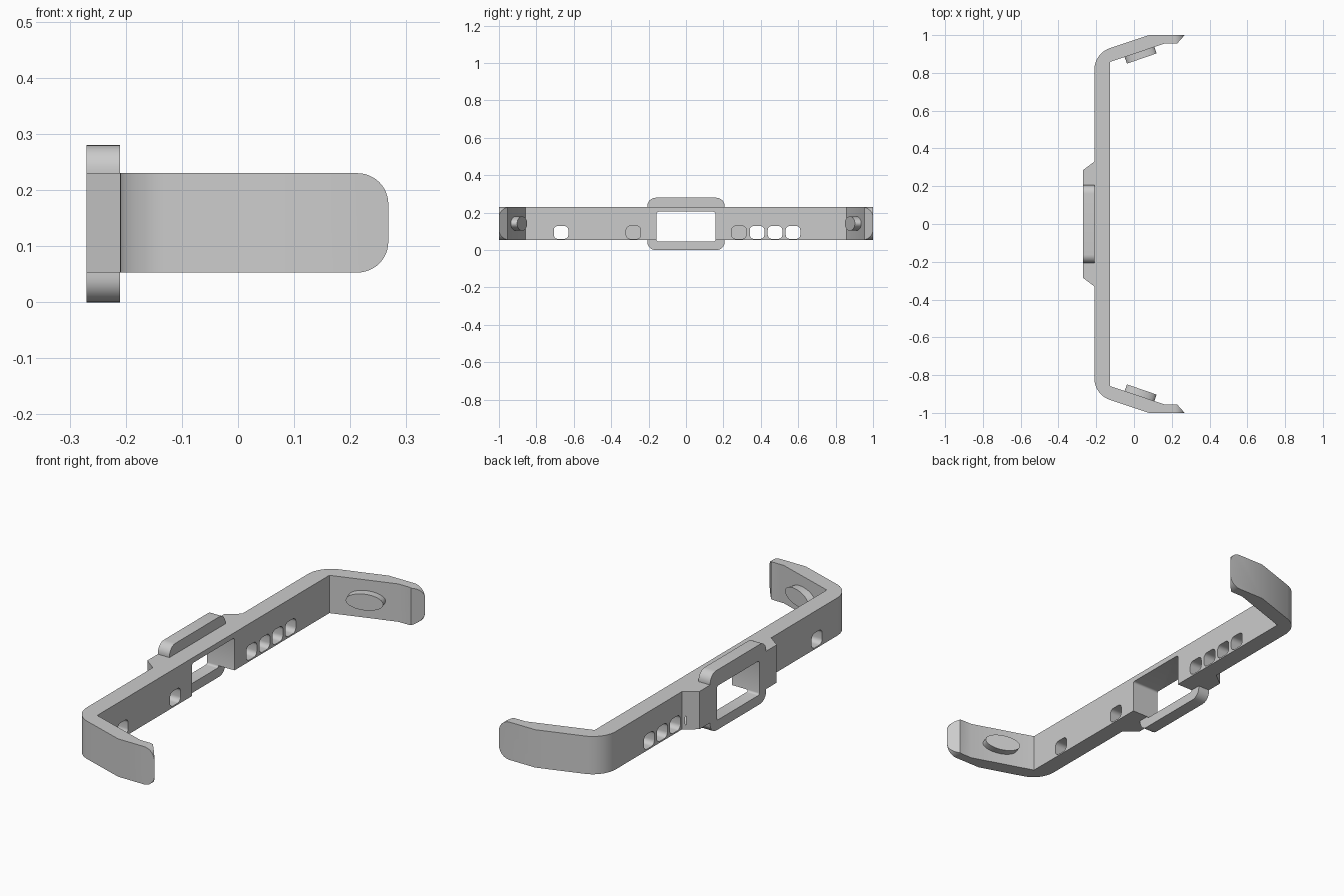
import bpy, bmesh, math
from mathutils import Vector, Matrix

cube = bpy.data.objects.get("Cube")
if cube:
    bpy.data.objects.remove(cube, do_unlink=True)

grey = bpy.data.materials.new("light grey")
grey.use_nodes = True
grey.diffuse_color = (0.6, 0.6, 0.6, 1)
grey.node_tree.nodes["Principled BSDF"].inputs["Base Color"].default_value = (0.6, 0.6, 0.6, 1)


def prism(name, pts, axis, lo, hi):
    """Extrude a 2D profile along the given axis."""
    place = {"x": lambda a, b, c: (c, a, b),
             "y": lambda a, b, c: (a, c, b),
             "z": lambda a, b, c: (a, b, c)}[axis]
    bm = bmesh.new()
    face = bm.faces.new([bm.verts.new(place(a, b, lo)) for a, b in pts])
    top = bmesh.ops.extrude_face_region(bm, geom=[face])["geom"]
    bmesh.ops.translate(bm, vec=Vector(place(0, 0, hi - lo)),
                        verts=[v for v in top if isinstance(v, bmesh.types.BMVert)])
    bmesh.ops.recalc_face_normals(bm, faces=bm.faces)
    mesh = bpy.data.meshes.new(name)
    bm.to_mesh(mesh)
    bm.free()
    mesh.materials.append(grey)
    ob = bpy.data.objects.new(name, mesh)
    bpy.context.collection.objects.link(ob)
    return ob


def rounded(a0, a1, b0, b1, r, n=8):
    """Rounded rectangle profile."""
    pts = []
    corners = [(a1 - r, b1 - r), (a0 + r, b1 - r), (a0 + r, b0 + r), (a1 - r, b0 + r)]
    for q, (ca, cb) in enumerate(corners):
        for i in range(n + 1):
            t = math.pi / 2 * (q + i / n)
            pts.append((ca + r * math.cos(t), cb + r * math.sin(t)))
    return pts


def combine(ob, other, operation):
    """Apply a boolean and discard the helper."""
    other.hide_render = True
    mod = ob.modifiers.new(operation.title(), "BOOLEAN")
    mod.operation, mod.object, mod.solver = operation, other, "EXACT"
    bpy.context.view_layer.objects.active = ob
    bpy.ops.object.modifier_apply(modifier=mod.name)
    bpy.data.objects.remove(other, do_unlink=True)


def smooth(ob):
    bpy.ops.object.select_all(action="DESELECT")
    ob.select_set(True)
    bpy.context.view_layer.objects.active = ob
    bpy.ops.object.shade_smooth_by_angle(angle=math.radians(30))


# Bar with thickened middle and bent arms: half outline, mirrored in y
tilt = math.radians(19)
outer = [(-0.27, 0.285), (-0.21, 0.33)]
for i in range(13):
    t = math.pi - (math.pi / 2 - tilt) * i / 12
    outer.append((-0.09 + 0.12 * math.cos(t), 0.817 + 0.12 * math.sin(t)))
half = outer + [(0.08, 1.0), (0.268, 1.0), (0.228, 0.955), (0.162, 0.955), (-0.128, 0.858)]
bracket = prism("bracket", half + [(x, -y) for x, y in reversed(half)], "z", -0.1, 0.4)

# Trim to height, rounding the arm tips
combine(bracket, prism("tip_trim", rounded(-0.6, 0.268, 0.053, 0.23, 0.055, 12), "y", -2, 2),
        "INTERSECT")

# Raised frame and its window, which also notches the bar
combine(bracket, prism("frame", rounded(-0.207, 0.207, 0, 0.28, 0.045), "x", -0.27, -0.21), "UNION")
combine(bracket, prism("window", rounded(-0.157, 0.157, 0.045, 0.205, 0.01, 4), "x", -0.5, 0), "DIFFERENCE")

# Row of slots; those by the thick middle stop short
for y in (-0.668, -0.281, 0.283, 0.38, 0.476, 0.572):
    depth = -0.223 if abs(y) < 0.3 else -0.5
    combine(bracket, prism("slot", rounded(y - 0.039, y + 0.039, 0.06, 0.129, 0.022, 6), "x", depth, 0),
            "DIFFERENCE")
smooth(bracket)

# Oval pads on the inside of each arm
for side, label in ((1, "back"), (-1, "front")):
    oval = [(0.083 * math.cos(2 * math.pi * i / 40), 0.038 * math.sin(2 * math.pi * i / 40))
            for i in range(40)]
    pad = prism(label + "_pad", oval, "y", -0.037, 0.02)
    if side < 0:
        pad.data.transform(Matrix.Rotation(math.pi, 4, "Z"))
    pad.data.transform(Matrix.Translation((0.029, side * 0.911, 0.142))
                       @ Matrix.Rotation(side * tilt, 4, "Z"))
    smooth(pad)
